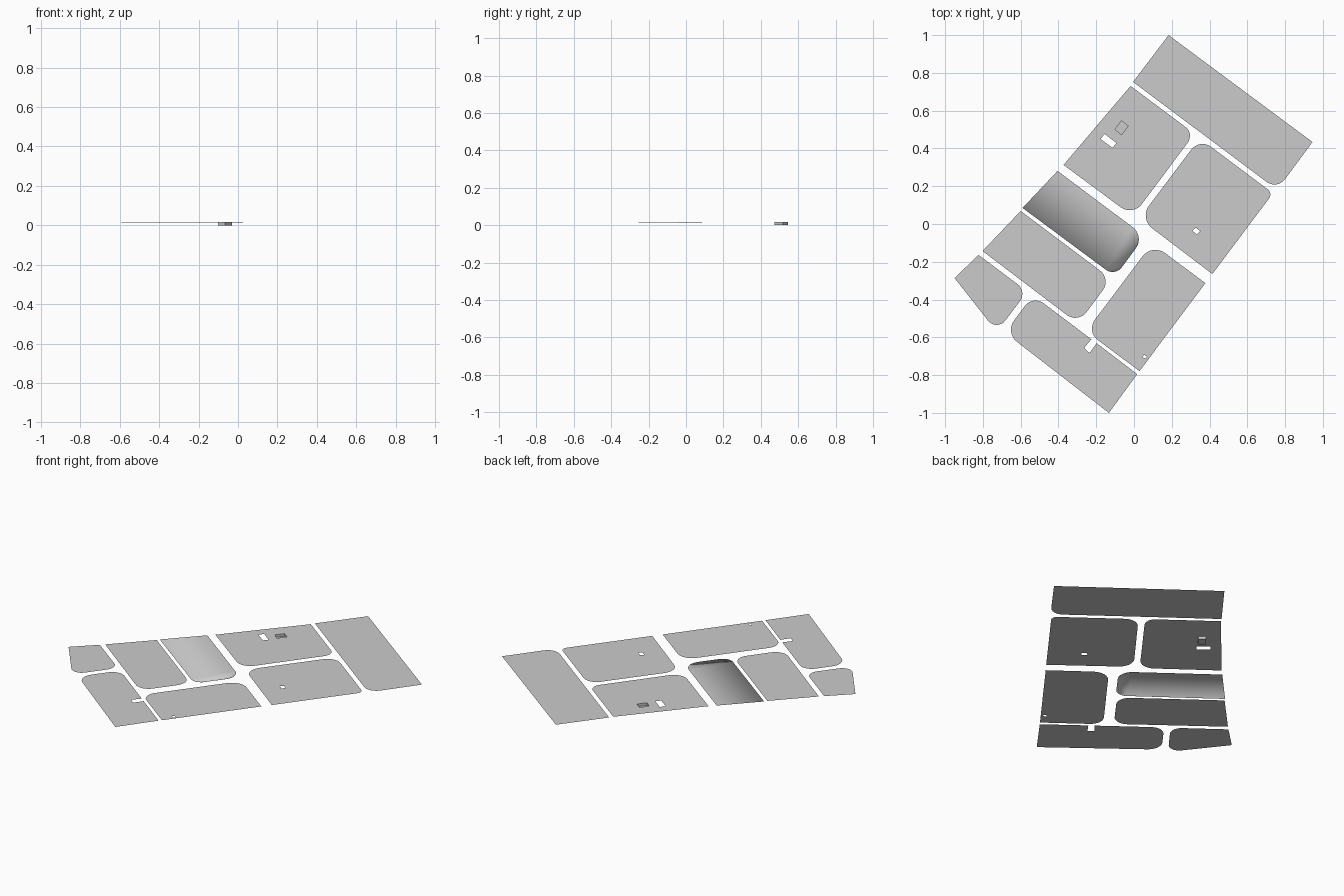
import bpy, bmesh, math
from mathutils import Vector

if "Cube" in bpy.data.objects:
    bpy.data.objects.remove(bpy.data.objects["Cube"])

Z = 0.016  # height of the paved sheets


def outline(pts):
    """Corner list (x, y[, tangent length]) -> outline with rounded corners."""
    out = []
    n = len(pts)
    for i, p in enumerate(pts):
        c = Vector(p[:2])
        if len(p) == 2:
            out.append(c)
            continue
        a = (Vector(pts[i - 1][:2]) - c).normalized()
        b = (Vector(pts[(i + 1) % n][:2]) - c).normalized()
        half = a.angle(b) / 2
        r = p[2] * math.tan(half)
        mid = c + (a + b).normalized() * (r / math.sin(half))
        s, e = c + a * p[2] - mid, c + b * p[2] - mid
        for k in range(9):
            t = k / 8 * (math.pi - 2 * half)
            w = math.pi - 2 * half
            out.append(mid + (s * math.sin(w - t) + e * math.sin(t)) / math.sin(w))
    return out


def add_loop(bm, pts, z):
    vs = [bm.verts.new((p[0], p[1], z)) for p in pts]
    es = [bm.edges.new((vs[i], vs[(i + 1) % len(vs)])) for i in range(len(vs))]
    return vs, es


def finish(bm, name):
    me = bpy.data.meshes.new(name)
    bm.to_mesh(me)
    bm.free()
    ob = bpy.data.objects.new(name, me)
    bpy.context.collection.objects.link(ob)
    return ob


def block(name, corners, holes=()):
    bm = bmesh.new()
    edges = add_loop(bm, outline(corners), Z)[1]
    for h in holes:
        edges += add_loop(bm, h, Z)[1]
    bmesh.ops.triangle_fill(bm, use_beauty=True, use_dissolve=False,
                            edges=edges, normal=(0, 0, 1))
    for f in bm.faces:
        f.normal_update()
        if f.normal.z < 0:
            f.normal_flip()
    return finish(bm, name)


# Small openings
yard = [(-0.066, 0.546), (-0.031, 0.519), (-0.066, 0.472), (-0.101, 0.501)]
slot = [(-0.156, 0.477), (-0.093, 0.429), (-0.114, 0.403), (-0.177, 0.45)]
hatch = [(0.327, -0.020), (0.350, -0.037), (0.333, -0.056), (0.309, -0.035)]
drain = [(0.053, -0.692), (0.069, -0.702), (0.061, -0.714), (0.045, -0.704)]

# City block sheets
block("north_block", [(0.183, 1.0), (0.945, 0.434), (0.758, 0.181, 0.07), (-0.005, 0.752)])
block("northwest_block", [(-0.018, 0.731), (0.32, 0.478, 0.06),
                          (-0.0065, 0.041, 0.08), (-0.373, 0.313)], [yard, slot])
block("northeast_block", [(0.348, 0.4535, 0.075), (0.736, 0.163, 0.035),
                          (0.415, -0.265), (0.028, 0.029, 0.085)], [hatch])
block("west_block", [(-0.6, 0.069), (-0.1205, -0.291, 0.075),
                     (-0.296, -0.527, 0.075), (-0.802, -0.143)])
block("corner_block", [(-0.823, -0.164), (-0.565, -0.357, 0.065),
                       (-0.726, -0.571, 0.075), (-0.95, -0.286)])
block("south_block", [(-0.535, -0.377, 0.07), (-0.226, -0.610), (-0.264, -0.657),
                      (-0.235, -0.683), (-0.198, -0.631), (0.017, -0.795),
                      (-0.133, -1.0), (-0.683, -0.575, 0.08)])
block("southeast_block", [(0.096, -0.103, 0.085), (0.378, -0.313),
                          (0.029, -0.779), (-0.253, -0.568, 0.075)], [drain])

# Smooth-shaded block with a hairline kerb on its right and lower edges
kerbed = block("kerbed_block", [(-0.405, 0.281), (0.0575, -0.065, 0.08),
                                (-0.101, -0.278, 0.06), (-0.59, 0.085)])
bm = bmesh.new()
bm.from_mesh(kerbed.data)
rim = [e for e in bm.edges if e.is_boundary and
       not all(v.co.y + 0.748 * v.co.x > -0.03 for v in e.verts) and
       not all(v.co.x < -0.4 for v in e.verts)]
ext = bmesh.ops.extrude_edge_only(bm, edges=rim)
for v in ext["geom"]:
    if isinstance(v, bmesh.types.BMVert):
        v.co.z -= 0.001
bmesh.ops.recalc_face_normals(bm, faces=bm.faces)
if sum(f.normal.z * f.calc_area() for f in bm.faces) < 0:
    bmesh.ops.reverse_faces(bm, faces=bm.faces)
for f in bm.faces:
    f.smooth = True
bm.to_mesh(kerbed.data)
bm.free()

# Sunken yard: floor and four walls facing inwards
bm = bmesh.new()
low = add_loop(bm, yard, 0)[0]
top = add_loop(bm, yard, Z)[0]
bm.faces.new(low[::-1])
for i in range(4):
    j = (i + 1) % 4
    bm.faces.new((low[i], low[j], top[j], top[i]))
finish(bm, "sunken_yard")
